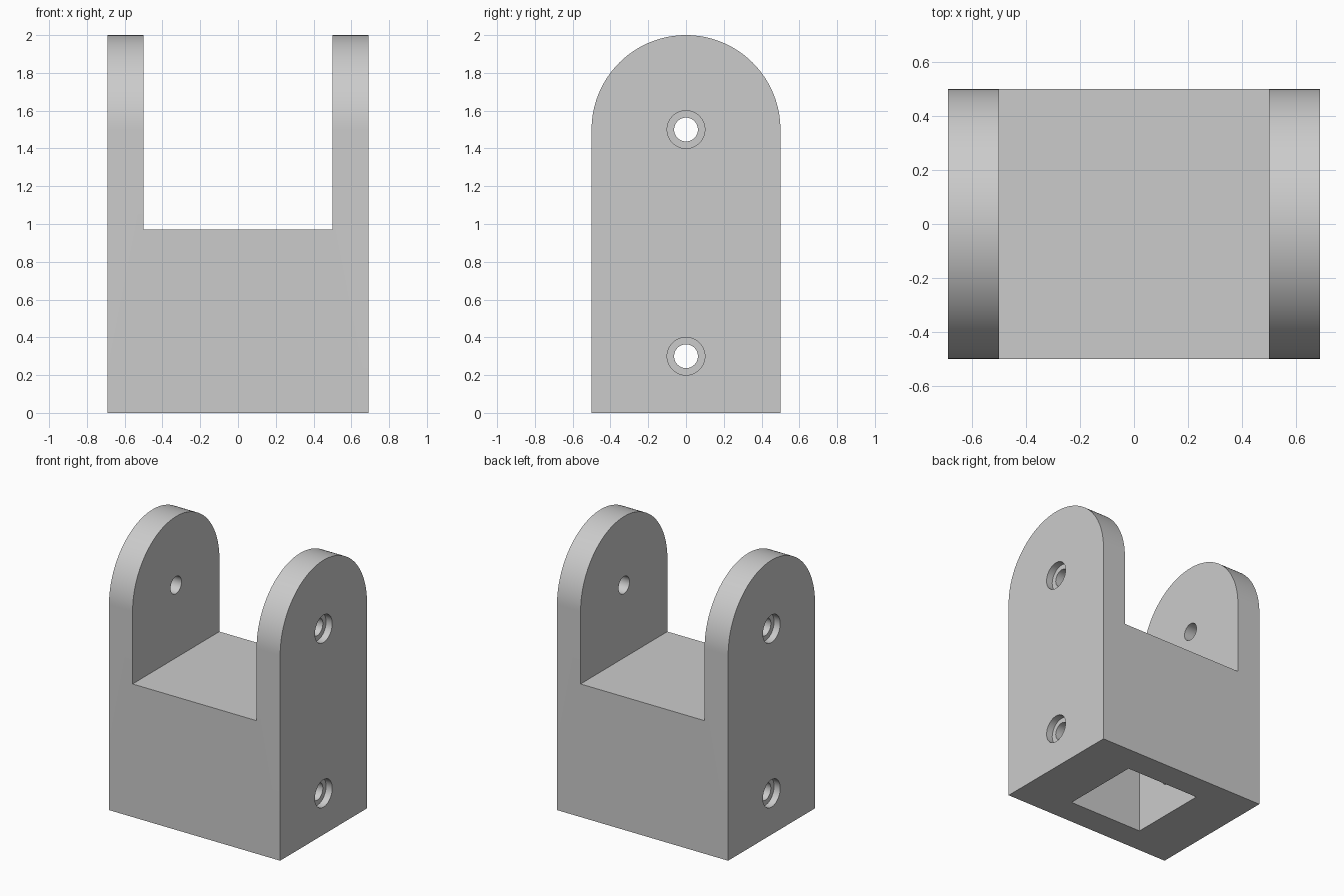
import bpy
import math

cube = bpy.data.objects.get("Cube")
if cube:
    bpy.data.objects.remove(cube, do_unlink=True)

HALF_X, HALF_Y, GAP = 0.69, 0.5, 0.5
FLOOR_Z, ARCH_Z = 0.97, 1.5
HOLE_R, RECESS_R, RECESS_DEPTH = 0.063, 0.1, 0.05

grey = bpy.data.materials.new("light grey")
grey.use_nodes = True
colour = (0.6, 0.6, 0.6, 1)
grey.diffuse_color = colour
grey.node_tree.nodes["Principled BSDF"].inputs["Base Color"].default_value = colour


def box(name, size, centre):
    bpy.ops.mesh.primitive_cube_add(size=1, location=centre)
    ob = bpy.context.object
    ob.name = name
    ob.scale = size
    bpy.ops.object.transform_apply(location=False, rotation=False, scale=True)
    return ob


def rod(name, radius, length, x, z):
    bpy.ops.mesh.primitive_cylinder_add(
        vertices=48, radius=radius, depth=length,
        location=(x, 0, z), rotation=(0, math.pi / 2, 0))
    bpy.context.object.name = name
    return bpy.context.object


def cut(target, cutter):
    mod = target.modifiers.new(cutter.name, "BOOLEAN")
    mod.operation = "DIFFERENCE"
    mod.solver = "EXACT"
    mod.object = cutter
    bpy.context.view_layer.objects.active = target
    bpy.ops.object.modifier_apply(modifier=mod.name)
    bpy.data.objects.remove(cutter, do_unlink=True)


# Arched side profile, extruded across the full width
steps = 64
outline = [(-HALF_Y, 0), (HALF_Y, 0)]
for i in range(steps + 1):
    a = math.pi * i / steps
    outline.append((HALF_Y * math.cos(a), ARCH_Z + HALF_Y * math.sin(a)))
n = len(outline)
verts = [(x, y, z) for x in (-HALF_X, HALF_X) for y, z in outline]
faces = [tuple(reversed(range(n))), tuple(range(n, 2 * n))]
faces += [(i, (i + 1) % n, n + (i + 1) % n, n + i) for i in range(n)]
mesh = bpy.data.meshes.new("bracket")
mesh.from_pydata(verts, [], faces)
bracket = bpy.data.objects.new("bracket", mesh)
bpy.context.collection.objects.link(bracket)
mesh.materials.append(grey)

# Slot between the two arms, and the square socket underneath
cut(bracket, box("slot", (2 * GAP, 2, 2), (0, 0, FLOOR_Z + 1)))
cut(bracket, box("socket", (0.6, 0.6, 1.2), (0, 0, 0)))

# Counterbored bolt holes in the arms and through the socket walls
for z in (0.3, ARCH_Z):
    cut(bracket, rod("bolt_hole", HOLE_R, 2, 0, z))
    for side in (-1, 1):
        cut(bracket, rod("recess", RECESS_R, 2 * RECESS_DEPTH, side * HALF_X, z))

# Smooth arches and holes, crisp edges elsewhere
bpy.ops.object.select_all(action="DESELECT")
bracket.select_set(True)
bpy.context.view_layer.objects.active = bracket
bpy.ops.object.shade_smooth_by_angle(angle=math.radians(30))
